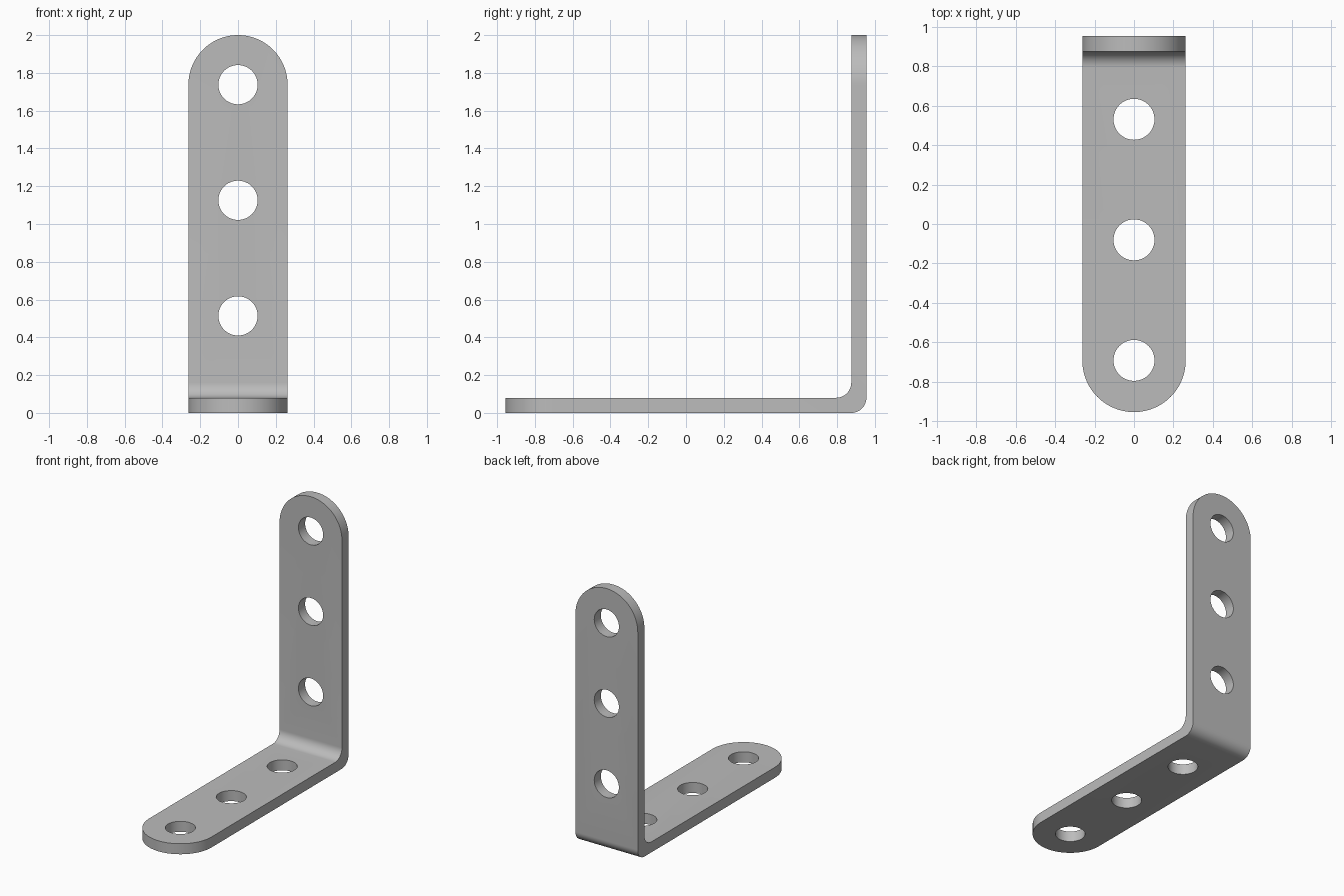
import bpy, bmesh
from math import sin, cos, pi
from mathutils import Matrix, Vector

cube = bpy.data.objects.get("Cube")
if cube:
    bpy.data.objects.remove(cube, do_unlink=True)

HALF_W, HALF_L, HEIGHT, THICK = 0.2625, 0.955, 2.0, 0.08
BEND = 0.08          # fillet radius inside and outside the bend
HOLE_R, PITCH = 0.104, 0.612

steel = bpy.data.materials.new("grey steel")
steel.use_nodes = True
colour = (0.5, 0.5, 0.5, 1)
steel.diffuse_color = colour
steel.node_tree.nodes["Principled BSDF"].inputs["Base Color"].default_value = colour


def arc(cx, cy, r, start, end, steps):
    angles = [start + (end - start) * i / steps for i in range(steps + 1)]
    return [(cx + r * cos(a), cy + r * sin(a)) for a in angles]


def prism(name, outline, place, depth):
    """Extrude a closed outline; place maps its (u, v) to a 3D point."""
    bm = bmesh.new()
    face = bm.faces.new([bm.verts.new(place(u, v)) for u, v in outline])
    new = bmesh.ops.extrude_face_region(bm, geom=[face])["geom"]
    verts = [g for g in new if isinstance(g, bmesh.types.BMVert)]
    bmesh.ops.translate(bm, verts=verts, vec=Vector(depth))
    bmesh.ops.recalc_face_normals(bm, faces=bm.faces)
    mesh = bpy.data.meshes.new(name)
    bm.to_mesh(mesh)
    bm.free()
    obj = bpy.data.objects.new(name, mesh)
    bpy.context.collection.objects.link(obj)
    return obj


# L-shaped strip with a rounded bend, seen from the side
inner = HALF_L - THICK
side = [(-HALF_L, 0)]
side += arc(HALF_L - BEND, BEND, BEND, -pi / 2, 0, 12)
side += [(HALF_L, HEIGHT), (inner, HEIGHT)]
side += arc(inner - BEND, THICK + BEND, BEND, 0, -pi / 2, 12)
side += [(-HALF_L, THICK)]
bracket = prism("angle_bracket", side, lambda u, v: (-HALF_W, u, v), (2 * HALF_W, 0, 0))
bracket.data.materials.append(steel)

# Leg outlines: rounded at the tip, oversized beyond the bend
tip_z, tip_y = HEIGHT - HALF_W, HALF_W - HALF_L
margin = HALF_W + 0.1


def leg_corner_cutter(name, place, depth):
    """Block around the tip with the half-round left out."""
    rim = arc(0, 0, HALF_W, pi, 0, 48)
    block = rim + [(margin, 0), (margin, margin), (-margin, margin), (-margin, 0)]
    return prism(name, block, place, depth)


cutters = [
    leg_corner_cutter("upright_tip_cutter", lambda u, v: (u, inner - 0.1, tip_z + v), (0, 0.3, 0)),
    leg_corner_cutter("base_tip_cutter", lambda u, v: (u, tip_y - v, -0.1), (0, 0, 0.3)),
]

# Three screw holes through each leg
circle = arc(0, 0, HOLE_R, 0, 2 * pi, 48)[:-1]
for i in range(3):
    z, y = tip_z - i * PITCH, tip_y + i * PITCH
    cutters.append(prism("upright_hole_cutter", circle,
                         lambda u, v: (u, inner - 0.1, z + v), (0, 0.3, 0)))
    cutters.append(prism("base_hole_cutter", circle,
                         lambda u, v: (u, y + v, -0.1), (0, 0, 0.3)))

for cutter in cutters:
    cutter.hide_render = True
    cut = bracket.modifiers.new(cutter.name, "BOOLEAN")
    cut.operation, cut.solver, cut.object = "DIFFERENCE", "EXACT", cutter

# Apply the cuts, then smooth the curved faces
bpy.ops.object.select_all(action="DESELECT")
bracket.select_set(True)
bpy.context.view_layer.objects.active = bracket
for name in [m.name for m in bracket.modifiers]:
    bpy.ops.object.modifier_apply(modifier=name)
for cutter in cutters:
    bpy.data.objects.remove(cutter, do_unlink=True)
bpy.ops.object.shade_smooth_by_angle(angle=pi / 6)
